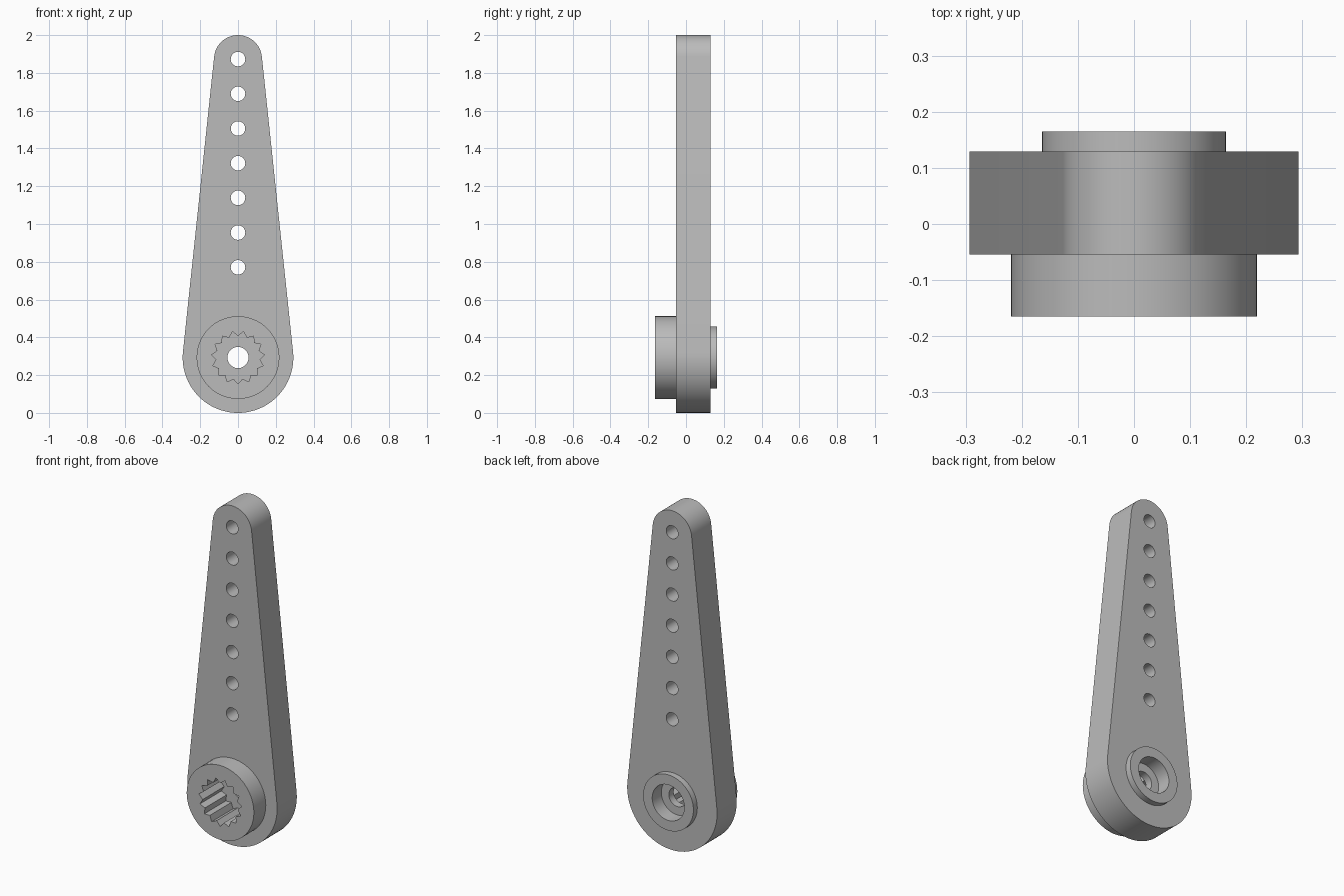
import bpy
import bmesh
from math import sin, cos, pi, asin

cube = bpy.data.objects.get("Cube")
if cube:
    bpy.data.objects.remove(cube, do_unlink=True)

HUB_Z, HUB_R = 0.293, 0.293
TIP_Z, TIP_R = 1.873, 0.127
ARM_FRONT, ARM_BACK = -0.054, 0.129
BOSS_FRONT, BOSS_BACK = -0.165, 0.165

grey = bpy.data.materials.new("plain grey")
grey.use_nodes = True
colour = (0.5, 0.5, 0.5, 1)
grey.diffuse_color = colour
grey.node_tree.nodes["Principled BSDF"].inputs["Base Color"].default_value = colour


def arc(z, radius, start, end, steps):
    """Points on an arc in the x-z plane."""
    angles = [start + (end - start) * i / steps for i in range(steps + 1)]
    return [(radius * cos(a), z + radius * sin(a)) for a in angles]


def circle(z, radius, steps=64):
    return arc(z, radius, 0, 2 * pi, steps)[:-1]


def prism(name, outline, y0, y1):
    """Extrude an x-z outline from y0 to y1."""
    bm = bmesh.new()
    face = bm.faces.new([bm.verts.new((x, y0, z)) for x, z in outline])
    new = bmesh.ops.extrude_face_region(bm, geom=[face])["geom"]
    verts = [v for v in new if isinstance(v, bmesh.types.BMVert)]
    bmesh.ops.translate(bm, verts=verts, vec=(0, y1 - y0, 0))
    bmesh.ops.recalc_face_normals(bm, faces=bm.faces)
    mesh = bpy.data.meshes.new(name)
    bm.to_mesh(mesh)
    bm.free()
    mesh.materials.append(grey)
    obj = bpy.data.objects.new(name, mesh)
    bpy.context.collection.objects.link(obj)
    return obj


def combine(target, other, operation):
    """Apply a boolean and remove the helper body."""
    mod = target.modifiers.new("boolean", "BOOLEAN")
    mod.operation = operation
    mod.solver = "EXACT"
    mod.object = other
    bpy.context.view_layer.objects.active = target
    bpy.ops.object.modifier_apply(modifier=mod.name)
    bpy.data.objects.remove(other, do_unlink=True)


# Tapered arm: two arcs joined by their common tangents
lean = asin((HUB_R - TIP_R) / (TIP_Z - HUB_Z))
outline = arc(TIP_Z, TIP_R, lean, pi - lean, 32)
outline += arc(HUB_Z, HUB_R, pi - lean, 2 * pi + lean, 48)
horn = prism("lever_arm", outline, ARM_FRONT, ARM_BACK)

# Round bosses on both sides of the hub
combine(horn, prism("front_boss", circle(HUB_Z, 0.219), BOSS_FRONT, 0.02), "UNION")
combine(horn, prism("back_boss", circle(HUB_Z, 0.164), 0.05, BOSS_BACK), "UNION")

# Toothed socket in the front, one groove pointing straight down
TEETH = 15
socket = []
for i in range(2 * TEETH):
    a = -pi / 2 + i * pi / TEETH
    r = 0.115 if i % 2 else 0.14
    socket.append((r * cos(a), HUB_Z + r * sin(a)))
combine(horn, prism("socket_cutter", socket, -0.3, 0.035), "DIFFERENCE")

# Screw recess in the back and the screw hole through the web
combine(horn, prism("recess_cutter", circle(HUB_Z, 0.105), 0.08, 0.3), "DIFFERENCE")
combine(horn, prism("screw_cutter", circle(HUB_Z, 0.056, 48), -0.3, 0.3), "DIFFERENCE")

# Row of linkage holes
for i in range(7):
    hole = circle(TIP_Z - i * 0.1837, 0.0385, 32)
    combine(horn, prism("hole_cutter", hole, -0.3, 0.3), "DIFFERENCE")

# Smooth round walls, sharp rims
bpy.ops.object.select_all(action="DESELECT")
horn.select_set(True)
bpy.context.view_layer.objects.active = horn
bpy.ops.object.shade_smooth_by_angle(angle=pi / 6)
